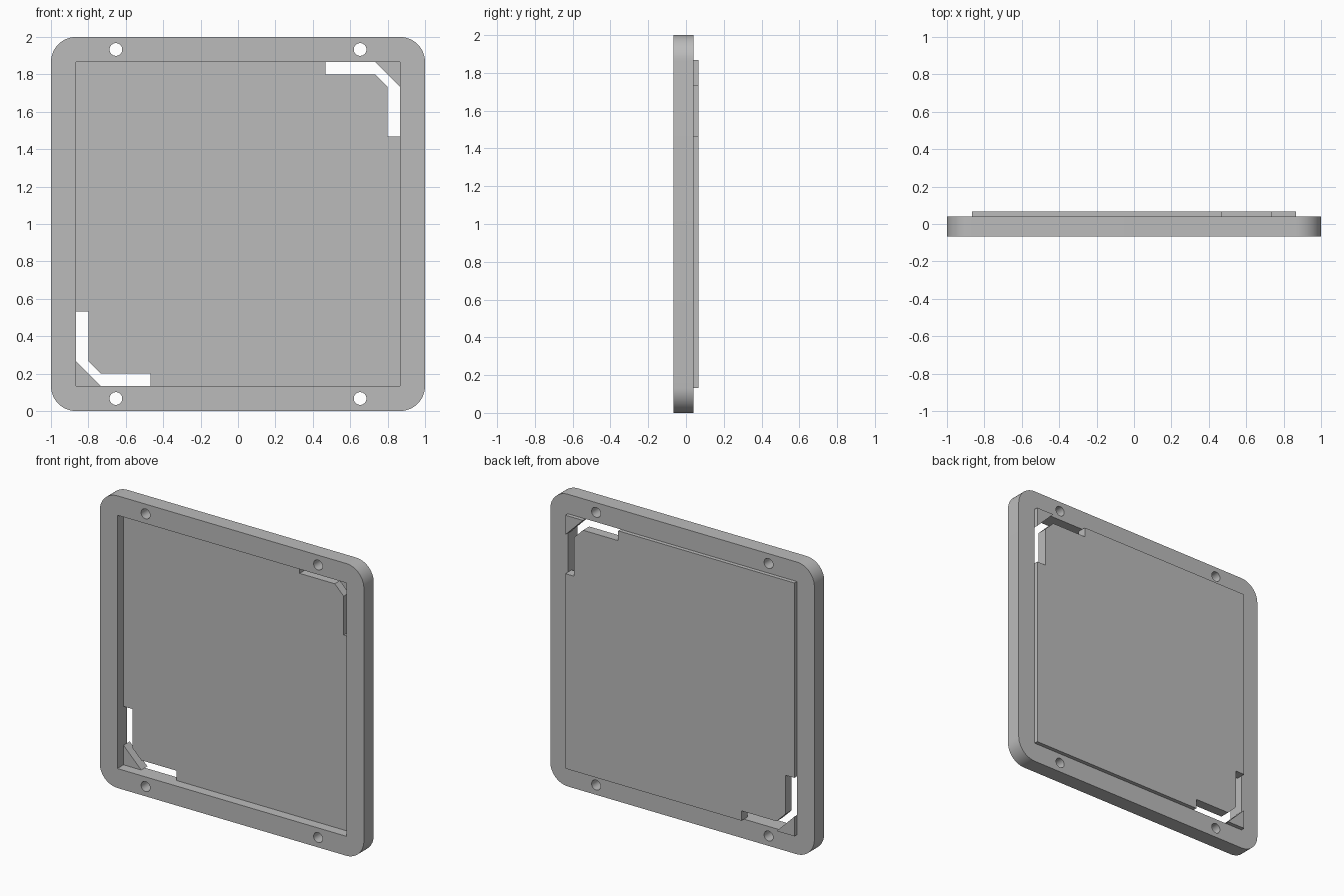
import bpy
import bmesh
from math import sin, cos, pi

cube = bpy.data.objects.get("Cube")
if cube:
    bpy.data.objects.remove(cube, do_unlink=True)

# Depths along y
FRONT, RECESS, FRAME_BACK, PANEL_BACK = -0.067, 0.0, 0.04, 0.067
OPEN = 0.867      # half size of the opening
SLOT = 0.067      # slot width
CORNER = 0.134    # corner gusset leg and outer corner radius
REACH = 0.4       # slot arm length

grey = bpy.data.materials.new("light grey")
grey.use_nodes = True
colour = (0.5, 0.5, 0.5, 1)
grey.diffuse_color = colour
grey.node_tree.nodes["Principled BSDF"].inputs["Base Color"].default_value = colour


def prism(name, outline, y0, y1):
    """Extrude an (x, z) outline, centred on z = 1, from y0 to y1."""
    bm = bmesh.new()
    face = bm.faces.new([bm.verts.new((x, y0, z + 1)) for x, z in outline])
    ext = bmesh.ops.extrude_face_region(bm, geom=[face])["geom"]
    verts = [g for g in ext if isinstance(g, bmesh.types.BMVert)]
    bmesh.ops.translate(bm, verts=verts, vec=(0, y1 - y0, 0))
    bmesh.ops.recalc_face_normals(bm, faces=bm.faces)
    mesh = bpy.data.meshes.new(name)
    bm.to_mesh(mesh)
    bm.free()
    mesh.materials.append(grey)
    obj = bpy.data.objects.new(name, mesh)
    bpy.context.collection.objects.link(obj)
    return obj


def arc(cx, cz, r, start, end, steps):
    angles = [start + (end - start) * i / steps for i in range(steps + 1)]
    return [(cx + r * cos(a), cz + r * sin(a)) for a in angles]


def activate(obj):
    bpy.ops.object.select_all(action='DESELECT')
    obj.select_set(True)
    bpy.context.view_layer.objects.active = obj


def cut(obj, cutter):
    activate(obj)
    mod = obj.modifiers.new("cut", 'BOOLEAN')
    mod.operation = 'DIFFERENCE'
    mod.solver = 'EXACT'
    mod.object = cutter
    bpy.ops.object.modifier_apply(modifier=mod.name)
    bpy.data.objects.remove(cutter, do_unlink=True)


# Rounded square frame
c = 1 - CORNER
outline = []
for i, (sx, sz) in enumerate([(1, 1), (-1, 1), (-1, -1), (1, -1)]):
    outline += arc(sx * c, sz * c, CORNER, i * pi / 2, (i + 1) * pi / 2, 12)
frame = prism("frame", outline, FRONT, FRAME_BACK)

# Square opening and four screw holes
square = [(OPEN, OPEN), (-OPEN, OPEN), (-OPEN, -OPEN), (OPEN, -OPEN)]
cut(frame, prism("opening_cutter", square, -0.2, 0.2))
for x in (-0.653, 0.653):
    for z in (-0.933, 0.933):
        hole = arc(x, z, 0.034, 0, 2 * pi, 32)[:-1]
        cut(frame, prism("hole_cutter", hole, -0.2, 0.2))
activate(frame)
bpy.ops.object.shade_smooth_by_angle()

# Recessed panel, notched by the angled slots at two opposite corners
end, inner, bend = OPEN - REACH, OPEN - SLOT, OPEN - CORNER
notch = [(OPEN, end), (inner, end), (inner, bend),
         (bend, inner), (end, inner), (end, OPEN)]
turned = [(-x, -z) for x, z in notch]
prism("panel", notch + [(-OPEN, OPEN)] + turned + [(OPEN, -OPEN)],
      RECESS, PANEL_BACK)

# Triangular gussets outside the slots
for name, s in (("upper_gusset", 1), ("lower_gusset", -1)):
    triangle = [(OPEN, bend), (OPEN, OPEN), (bend, OPEN)]
    prism(name, [(s * x, s * z) for x, z in triangle], RECESS, PANEL_BACK)
